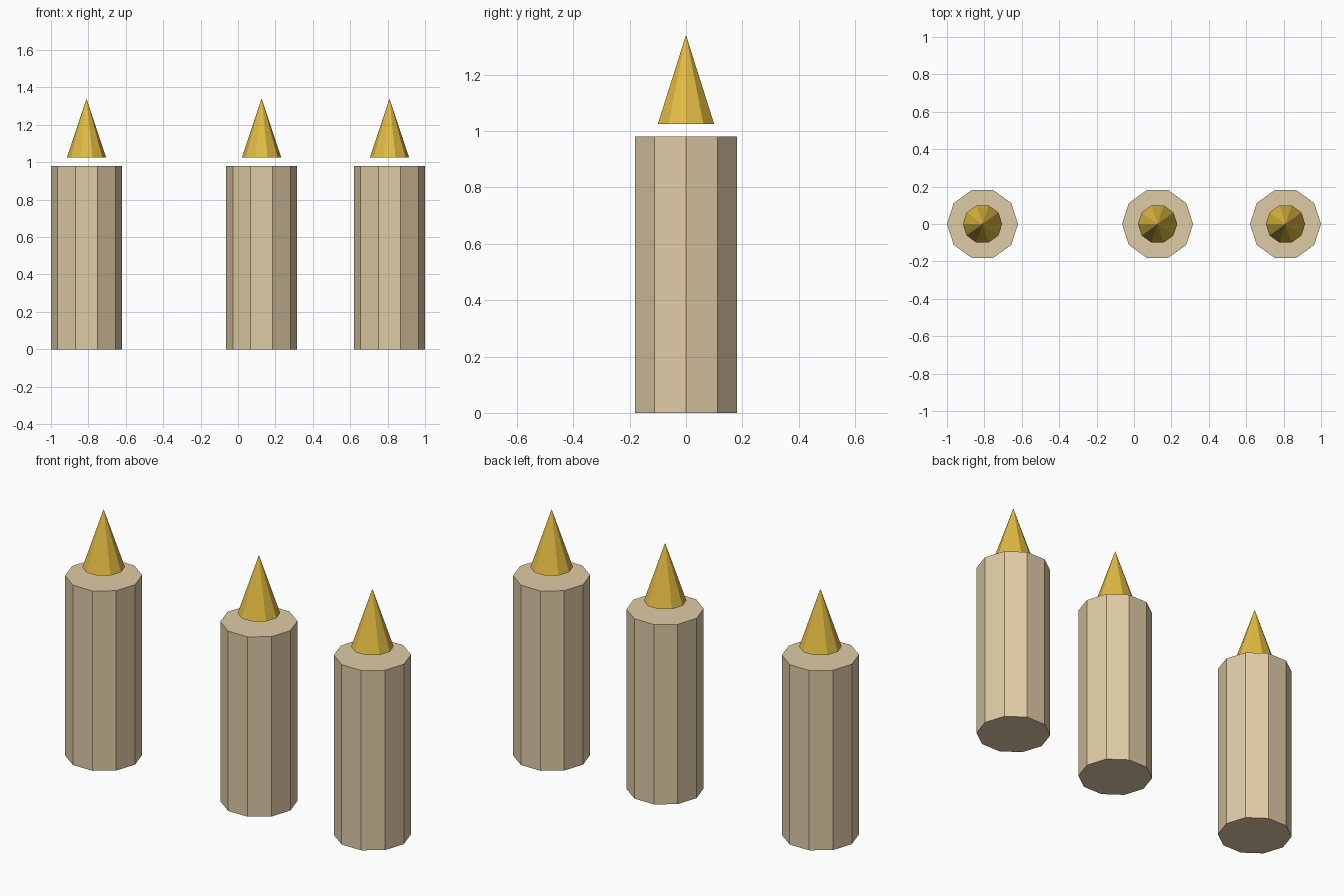
import bpy

if "Cube" in bpy.data.objects:
    bpy.data.objects.remove(bpy.data.objects["Cube"])

SIDES = 10


def material(name, color):
    m = bpy.data.materials.new(name)
    m.diffuse_color = (*color, 1.0)
    m.use_nodes = True
    m.node_tree.nodes["Principled BSDF"].inputs["Base Color"].default_value = m.diffuse_color
    return m


wax = material("cream wax", (0.74, 0.60, 0.38))
gold = material("golden flame", (0.76, 0.50, 0.055))


def cone(name, x, r_bottom, r_top, z0, z1, mat):
    """Flat-sided cone or cylinder with a corner pointing along +x."""
    bpy.ops.mesh.primitive_cone_add(vertices=SIDES, radius1=r_bottom, radius2=r_top,
                                    depth=z1 - z0, location=(x, 0, (z0 + z1) / 2))
    ob = bpy.context.object
    ob.name = name
    # Blender starts the ring on +y; a quarter turn puts a corner on the x axis
    ob.rotation_euler.z = 1.5707963
    ob.data.materials.append(mat)
    return ob


# Three candles, each with a flame floating just above its top
for label, x in (("left", -0.81), ("middle", 0.126), ("right", 0.81)):
    cone(label + "_candle", x, 0.19, 0.19, 0.0, 0.98, wax)
    cone(label + "_flame", x, 0.105, 0.0, 1.025, 1.34, gold)
